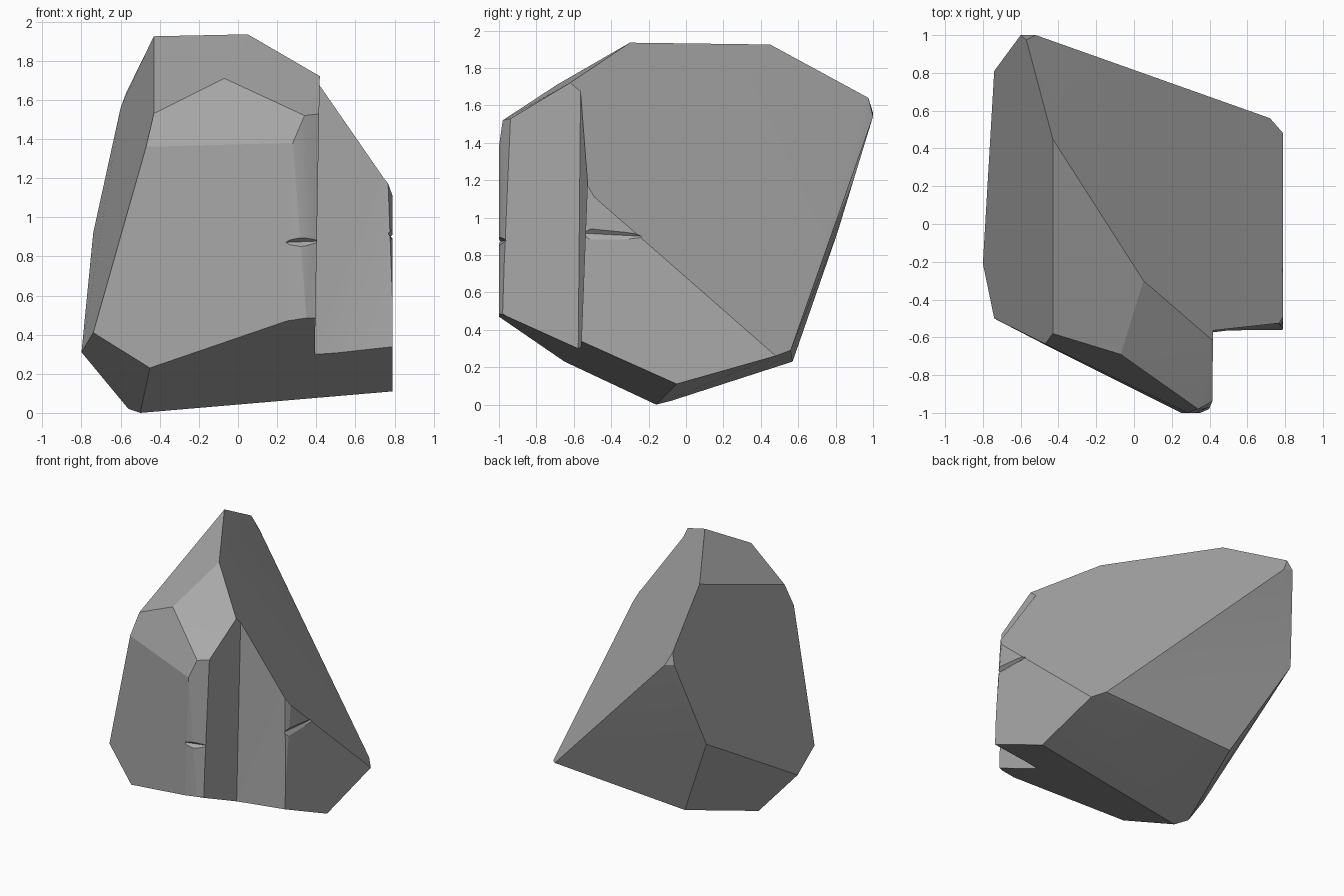
import bpy, bmesh, math

if "Cube" in bpy.data.objects:
    bpy.data.objects.remove(bpy.data.objects["Cube"], do_unlink=True)

stone = bpy.data.materials.new("stone_grey")
stone.use_nodes = True
GREY = (0.4, 0.4, 0.4, 1)
stone.diffuse_color = GREY
stone.node_tree.nodes["Principled BSDF"].inputs["Base Color"].default_value = GREY


def hull(name, points, merge=0.0):
    """Convex solid around the given corners, near-flat facets merged."""
    bm = bmesh.new()
    for p in points:
        bm.verts.new(p)
    out = bmesh.ops.convex_hull(bm, input=bm.verts[:])
    loose = [v for v in bm.verts if not v.link_faces]
    bmesh.ops.delete(bm, geom=loose, context='VERTS')
    if merge:
        bmesh.ops.dissolve_limit(bm, angle_limit=math.radians(merge),
                                 verts=bm.verts[:], edges=bm.edges[:])
    bmesh.ops.recalc_face_normals(bm, faces=bm.faces[:])
    mesh = bpy.data.meshes.new(name)
    bm.to_mesh(mesh)
    bm.free()
    mesh.materials.append(stone)
    obj = bpy.data.objects.new(name, mesh)
    bpy.context.collection.objects.link(obj)
    return obj


# Boulder body
crown = [(-.43, .45, 1.925), (.05, -.30, 1.935), (.42, -.62, 1.72),
         (-.07, -.69, 1.71), (-.43, -.58, 1.53), (-.47, -.635, 1.36)]
back = [(-.57, .975, 1.64), (-.6, 1, 1.56), (-.52, 1, 1.54), (-.74, .81, .92),
        (.72, .56, .29), (.79, .48, .26), (-.39, .57, .23)]
base = [(-.8, -.21, .31), (-.74, -.5, .41), (-.45, -.65, .23), (-.56, -.08, .02),
        (-.5, -.16, 0), (.79, -.05, .11), (.79, -.575, .345)]
front_corner = [(.28, -1, 1.38), (.34, -.98, 1.52), (.43, -.93, 1.53),
                (.25, -1, .47), (.35, -1, .485), (.42, -.97, .485)]
side_corner = [(.79, -.49, 1.11), (.735, -.58, 1.26)]
boulder = hull("boulder", crown + back + base + front_corner + side_corner, 5)

# Missing corner block, and the small chips beside it
cutters = [
    hull("corner_cutter", [
        (x, y, z) for z, pts in (
            (2.1, ((.425, -.56), (1, -.49), (1, -1.3), (.425, -1.3))),
            (-.1, ((.385, -.58), (1, -.575), (1, -1.3), (.385, -1.3))))
        for x, y in pts]),
    hull("front_chip_cutter", [
        (.2, -1.0, .87), (.46, -.95, .88), (.25, -1.06, .8), (.46, -1.06, .78),
        (.25, -1.06, .93), (.46, -1.06, .98)]),
    hull("side_chip_cutter", [
        (.765, -.62, .92), (.83, -.62, 1.0), (.83, -.62, .82), (.78, -.24, .9),
        (.83, -.2, .93), (.83, -.2, .87)]),
]
for cutter in cutters:
    mod = boulder.modifiers.new(cutter.name, 'BOOLEAN')
    mod.operation = 'DIFFERENCE'
    mod.solver = 'EXACT'
    mod.object = cutter
bpy.context.view_layer.update()
carved = bpy.data.meshes.new_from_object(
    boulder.evaluated_get(bpy.context.evaluated_depsgraph_get()))
boulder.modifiers.clear()
boulder.data = carved
for cutter in cutters:
    bpy.data.objects.remove(cutter, do_unlink=True)

# Crisp facets with soft small breaks
bpy.ops.object.select_all(action='DESELECT')
boulder.select_set(True)
bpy.context.view_layer.objects.active = boulder
bpy.ops.object.shade_smooth_by_angle(angle=math.radians(12))
